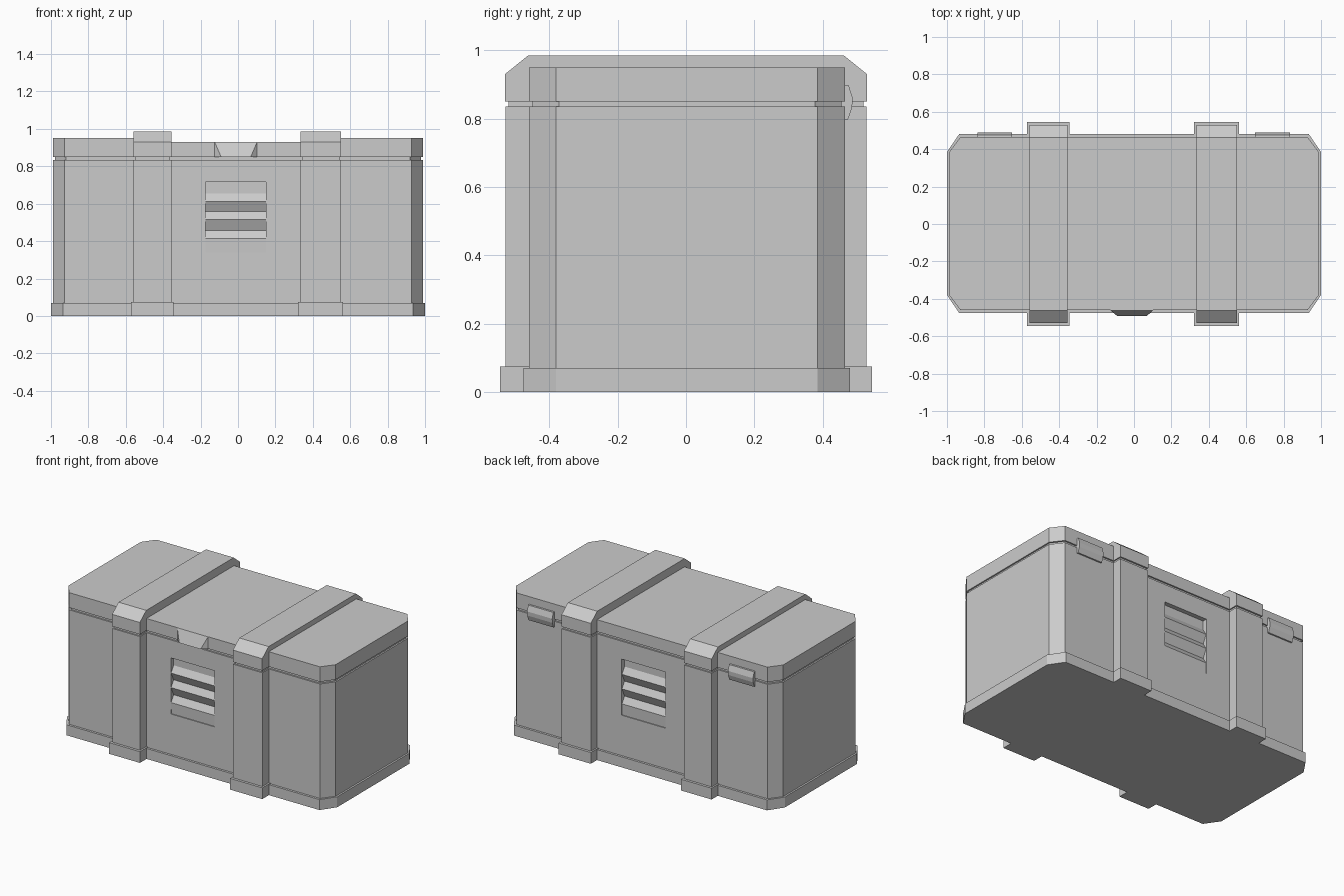
import bpy, bmesh
from mathutils import Vector

if "Cube" in bpy.data.objects:
    bpy.data.objects.remove(bpy.data.objects["Cube"])

YC = 0.0025          # middle of the body in y
HY = 0.4625          # half depth of the body
VENT_X = (-0.175, 0.15)


def prism(name, pts, a, b, axis):
    """Extrude a closed 2D profile from a to b: axis 'z' takes (x, y), axis 'x' takes (y, z)."""
    bm = bmesh.new()
    place = (lambda p, t: (p[0], p[1], t)) if axis == 'z' else (lambda p, t: (t, p[0], p[1]))
    face = bm.faces.new([bm.verts.new(place(p, a)) for p in pts])
    ext = bmesh.ops.extrude_face_region(bm, geom=[face])
    verts = [g for g in ext['geom'] if isinstance(g, bmesh.types.BMVert)]
    move = Vector((0, 0, b - a)) if axis == 'z' else Vector((b - a, 0, 0))
    bmesh.ops.translate(bm, verts=verts, vec=move)
    bmesh.ops.recalc_face_normals(bm, faces=bm.faces)
    return finish(name, bm)


def finish(name, bm):
    mesh = bpy.data.meshes.new(name)
    bm.to_mesh(mesh)
    bm.free()
    ob = bpy.data.objects.new(name, mesh)
    bpy.context.collection.objects.link(ob)
    return ob


def box(name, x, y, z):
    return prism(name, [(x[0], y[0]), (x[1], y[0]), (x[1], y[1]), (x[0], y[1])], *z, 'z')


def octagon(hx, hy, cx, cy):
    """Rectangle with cut corners, as seen from above."""
    return [(-hx, YC - hy + cy), (-hx + cx, YC - hy), (hx - cx, YC - hy), (hx, YC - hy + cy),
            (hx, YC + hy - cy), (hx - cx, YC + hy), (-hx + cx, YC + hy), (-hx, YC + hy - cy)]


# Base, body and recessed seam under the lid
prism("base", octagon(1.0, HY + 0.015, 0.065, 0.095), 0, 0.07, 'z')
body = prism("body", octagon(0.988, HY, 0.06, 0.08), 0.07, 0.835, 'z')
prism("lid_seam", octagon(0.978, HY - 0.01, 0.058, 0.078), 0.835, 0.85, 'z')

# Lid: two raised ends and a lower middle
for side, s in (("left", -1), ("right", 1)):
    half = [(s * x, y) for x, y in octagon(0.988, HY, 0.06, 0.08)[2:6]]
    half = [(s * 0.45, YC - HY)] + half + [(s * 0.45, YC + HY)]
    prism("lid_end_" + side, half, 0.85, 0.95, 'z')
box("lid_middle", (-0.45, 0.45), (YC - HY, YC + HY), (0.85, 0.93))

# Straps wrapped around the chest, each with a foot
for side, x0, x1 in (("left", -0.56, -0.355), ("right", 0.333, 0.55)):
    box("strap_foot_" + side, (x0 - 0.011, x1 + 0.011), (-0.545, 0.545), (0, 0.075))
    for end, s in (("front", -1), ("back", 1)):
        ys = sorted((s * 0.528, s * 0.44))
        box(f"strap_{end}_{side}", (x0, x1), ys, (0.07, 0.835))
        ys = sorted((s * 0.519, s * 0.44))
        box(f"strap_seam_{end}_{side}", (x0 + 0.008, x1 - 0.008), ys, (0.835, 0.85))
    top = [(-0.53, 0.85), (0.53, 0.85), (0.53, 0.93), (0.462, 0.985), (-0.462, 0.985), (-0.53, 0.93)]
    prism("strap_top_" + side, top, x0, x1, 'x')

# Louvred vents cut into the front and back
louvre = [(-0.03, 0.715), (0.03, 0.715)]                 # (depth, height)
for edge in (0.612, 0.515, 0.415):
    louvre += [(0.03, edge + 0.042), (0.003, edge)]
louvre += [(0.006, 0.34), (-0.03, 0.34)]
for s in (-1, 1):
    cutter = prism("vent_cutter", [(YC + s * (HY - d), z) for d, z in louvre], *VENT_X, 'x')
    cutter.hide_render = True
    mod = body.modifiers.new("vent", 'BOOLEAN')
    mod.operation = 'DIFFERENCE'
    mod.solver = 'EXACT'
    mod.object = cutter
    bpy.context.view_layer.objects.active = body
    bpy.ops.object.modifier_apply(modifier=mod.name)
    bpy.data.objects.remove(cutter)

# Wedge-shaped lip for opening the lid
bm = bmesh.new()
for p in ((-0.125, -0.455, 0.93), (0.102, -0.455, 0.93), (-0.125, -0.455, 0.85), (0.102, -0.455, 0.85),
          (-0.125, -0.462, 0.93), (0.102, -0.462, 0.93), (-0.125, -0.462, 0.85), (0.102, -0.462, 0.85),
          (-0.09, -0.492, 0.85), (0.068, -0.492, 0.85)):
    bm.verts.new(p)
bmesh.ops.convex_hull(bm, input=bm.verts)
bmesh.ops.dissolve_limit(bm, angle_limit=0.02, verts=bm.verts, edges=bm.edges)
finish("lid_lip", bm)

# Hinges on the back
hinge = [(0.455, 0.795), (0.474, 0.797), (0.486, 0.832), (0.488, 0.86), (0.476, 0.898), (0.455, 0.9)]
prism("hinge_left", hinge, -0.837, -0.652, 'x')
prism("hinge_right", hinge, 0.648, 0.834, 'x')
